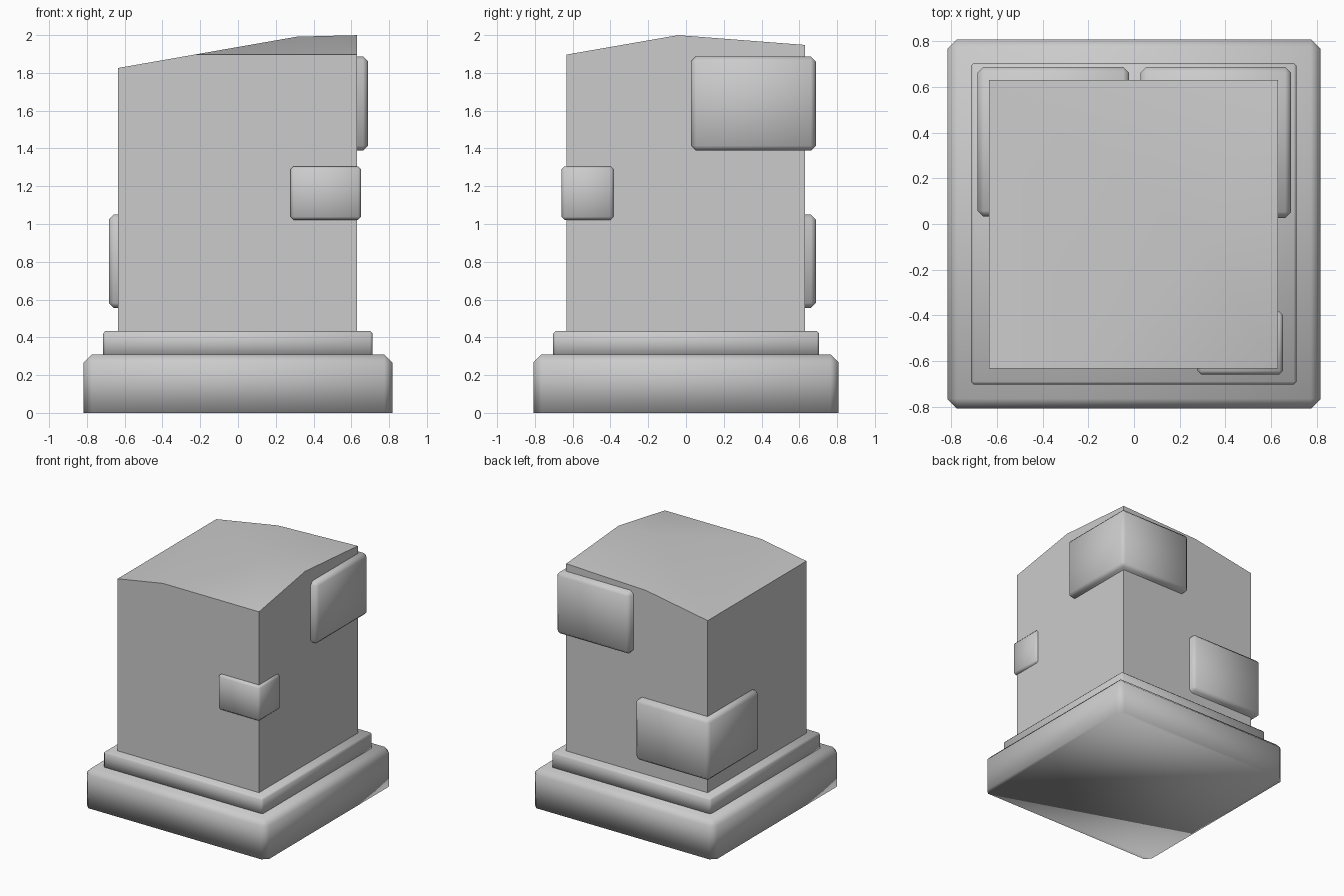
import bpy, bmesh
from mathutils import Vector

if "Cube" in bpy.data.objects:
    bpy.data.objects.remove(bpy.data.objects["Cube"])


def finish(bm, name, angle=None):
    bmesh.ops.recalc_face_normals(bm, faces=bm.faces)
    mesh = bpy.data.meshes.new(name)
    bm.to_mesh(mesh)
    bm.free()
    ob = bpy.data.objects.new(name, mesh)
    bpy.context.collection.objects.link(ob)
    bpy.ops.object.select_all(action='DESELECT')
    ob.select_set(True)
    bpy.context.view_layer.objects.active = ob
    if angle is None:
        bpy.ops.object.shade_smooth()
    else:
        bpy.ops.object.shade_smooth_by_angle(angle=angle)
    return ob


def box_mesh(lo, hi):
    bm = bmesh.new()
    bmesh.ops.create_cube(bm, size=1)
    lo, hi = Vector(lo), Vector(hi)
    for v in bm.verts:
        v.co = (lo + hi) / 2 + v.co * (hi - lo)
    return bm


def chamfered_box(name, lo, hi, width, keep_bottom=False):
    bm = box_mesh(lo, hi)
    edges = [e for e in bm.edges
             if not (keep_bottom and all(v.co.z < lo[2] + 1e-4 for v in e.verts))]
    bmesh.ops.bevel(bm, geom=edges, offset=width, offset_type='OFFSET',
                    segments=1, profile=0.5, affect='EDGES')
    return finish(bm, name)


# Plinth: wide chamfered base and a narrower step
chamfered_box("plinth_base", (-.817, -.808, 0), (.817, .808, .31), .043, True)
chamfered_box("plinth_step", (-.714, -.703, .29), (.712, .705, .434), .013, True)

# Shaft: block with its top worn away by three sloping planes
bm = box_mesh((-.635, -.632, .42), (.631, .63, 2.3))
# each entry: point on the plane, slope in x, slope in y
for point, sx, sy in [((-.635, 0, 1.826), .175, 0),
                      ((0, -.632, 1.897), 0, .174),
                      ((.631, .63, 1.948), .036, -.077)]:
    geom = bm.verts[:] + bm.edges[:] + bm.faces[:]
    cut = bmesh.ops.bisect_plane(bm, geom=geom, plane_co=point,
                                 plane_no=(-sx, -sy, 1), clear_outer=True)
    rim = [g for g in cut["geom_cut"] if isinstance(g, bmesh.types.BMEdge)]
    bmesh.ops.holes_fill(bm, edges=rim, sides=0)
finish(bm, "shaft", 0.5)

# Corner stones standing slightly proud of the shaft
chamfered_box("corner_stone_back_right", (.028, .027, 1.388), (.688, .687, 1.887), .026)
chamfered_box("corner_stone_back_left", (-.684, .032, .556), (-.021, .688, 1.05), .026)
chamfered_box("corner_stone_front_right", (.278, -.659, 1.022), (.652, -.383, 1.305), .016)
